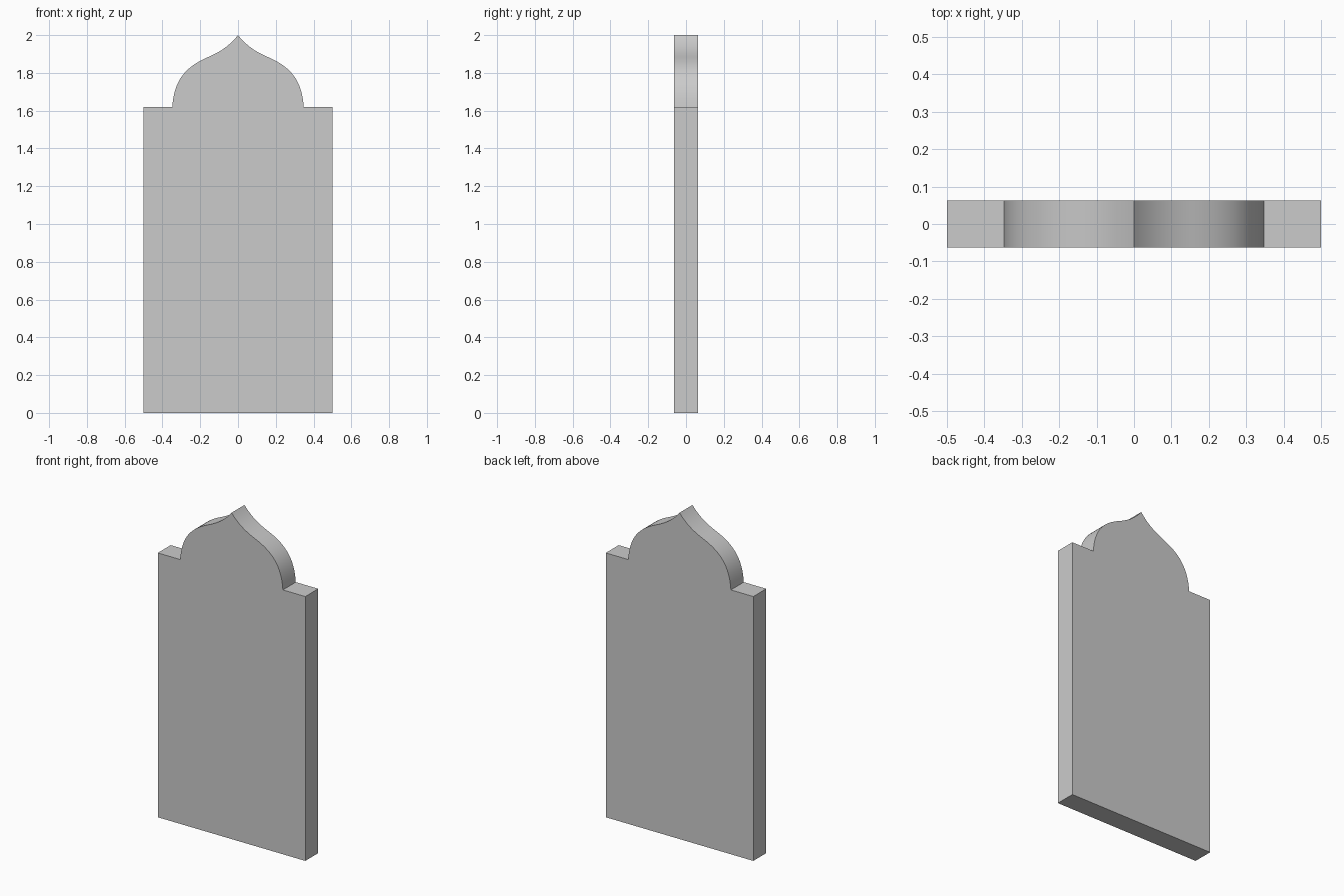
import bpy, bmesh, math
from mathutils import Vector
from mathutils.geometry import interpolate_bezier

if "Cube" in bpy.data.objects:
    bpy.data.objects.remove(bpy.data.objects["Cube"])

HALF_DEPTH = 0.0625
SEGMENTS = 16


def bezier(*pts):
    return interpolate_bezier(*[Vector((x, 0, z)) for x, z in pts], SEGMENTS + 1)


# Right half outline: base, shoulder, then the two-part ogee up to the tip
lower = bezier((0.348, 1.62), (0.338, 1.77), (0.27, 1.835), (0.16, 1.883))
upper = bezier((0.16, 1.883), (0.085, 1.915), (0.04, 1.95), (0, 2.0))
right = [Vector((0.5, 0, 0)), Vector((0.5, 0, 1.62))] + lower + upper[1:]
left = [Vector((-p.x, 0, p.z)) for p in reversed(right[:-1])]

# Extrude the mirrored outline into a slab
bm = bmesh.new()
face = bm.faces.new([bm.verts.new((p.x, -HALF_DEPTH, p.z)) for p in right + left])
new = bmesh.ops.extrude_face_region(bm, geom=[face], use_keep_orig=True)["geom"]
bmesh.ops.translate(bm, vec=(0, 2 * HALF_DEPTH, 0),
                    verts=[g for g in new if isinstance(g, bmesh.types.BMVert)])
bmesh.ops.recalc_face_normals(bm, faces=bm.faces[:])
mesh = bpy.data.meshes.new("arched_panel")
bm.to_mesh(mesh)
bm.free()

panel = bpy.data.objects.new("arched_panel", mesh)
bpy.context.collection.objects.link(panel)
bpy.context.view_layer.objects.active = panel
panel.select_set(True)
bpy.ops.object.shade_smooth_by_angle(angle=math.radians(30))
